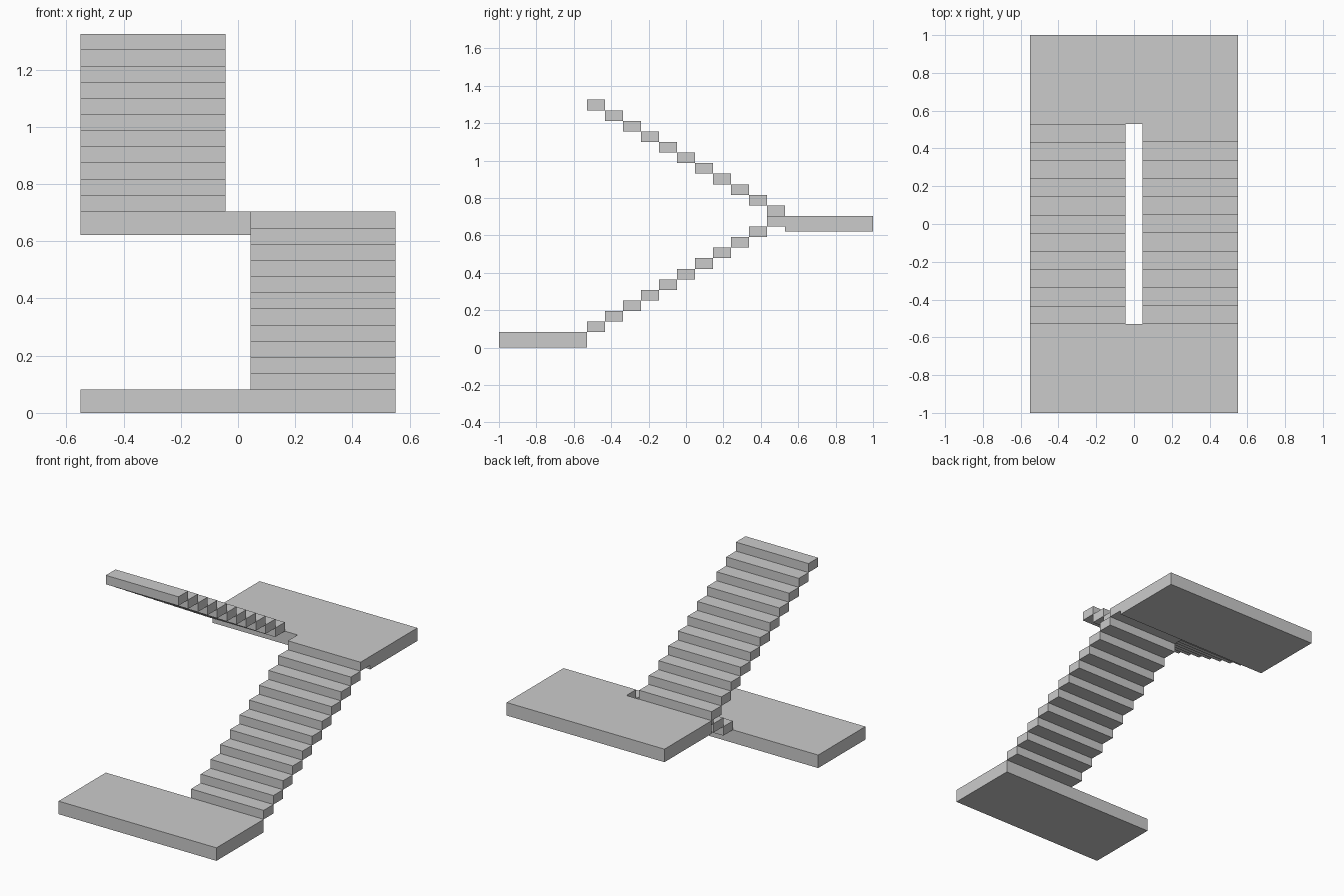
import bpy, bmesh
from mathutils import Matrix, Vector

if "Cube" in bpy.data.objects:
    bpy.data.objects.remove(bpy.data.objects["Cube"])

STEPS = 11
RUN = 1.06 / STEPS      # tread depth
RISE = 0.0565           # step height
SLAB = 0.082            # landing thickness
HALF_W, GAP, EDGE = 0.55, 0.044, 0.53


def add_box(bm, lo, hi):
    lo, hi = Vector(lo), Vector(hi)
    m = Matrix.Translation((lo + hi) / 2) @ Matrix.Diagonal((*(hi - lo), 1))
    bmesh.ops.create_cube(bm, size=1, matrix=m)


def make_object(name, boxes):
    bm = bmesh.new()
    for lo, hi in boxes:
        add_box(bm, lo, hi)
    mesh = bpy.data.meshes.new(name)
    bm.to_mesh(mesh)
    bm.free()
    obj = bpy.data.objects.new(name, mesh)
    bpy.context.collection.objects.link(obj)
    return obj


def flight(name, x0, x1, z_start, direction):
    """Row of block steps climbing along y in the given direction."""
    boxes = []
    for i in range(STEPS):
        ya = direction * (-EDGE + i * RUN)
        yb = ya + direction * RUN
        z = z_start + i * RISE
        boxes.append(((x0, min(ya, yb), z), (x1, max(ya, yb), z + RISE)))
    return make_object(name, boxes)


mid_z = SLAB + STEPS * RISE

# Landings
make_object("lower_landing", [((-HALF_W, -1, 0), (HALF_W, -EDGE, SLAB))])
make_object("middle_landing", [((-HALF_W, EDGE, mid_z - SLAB), (HALF_W, 1, mid_z))])

# Stair flights: right side climbs to the back, left side climbs to the front
flight("lower_flight", GAP, HALF_W, SLAB, 1)
flight("upper_flight", -HALF_W, -GAP, mid_z, -1)
